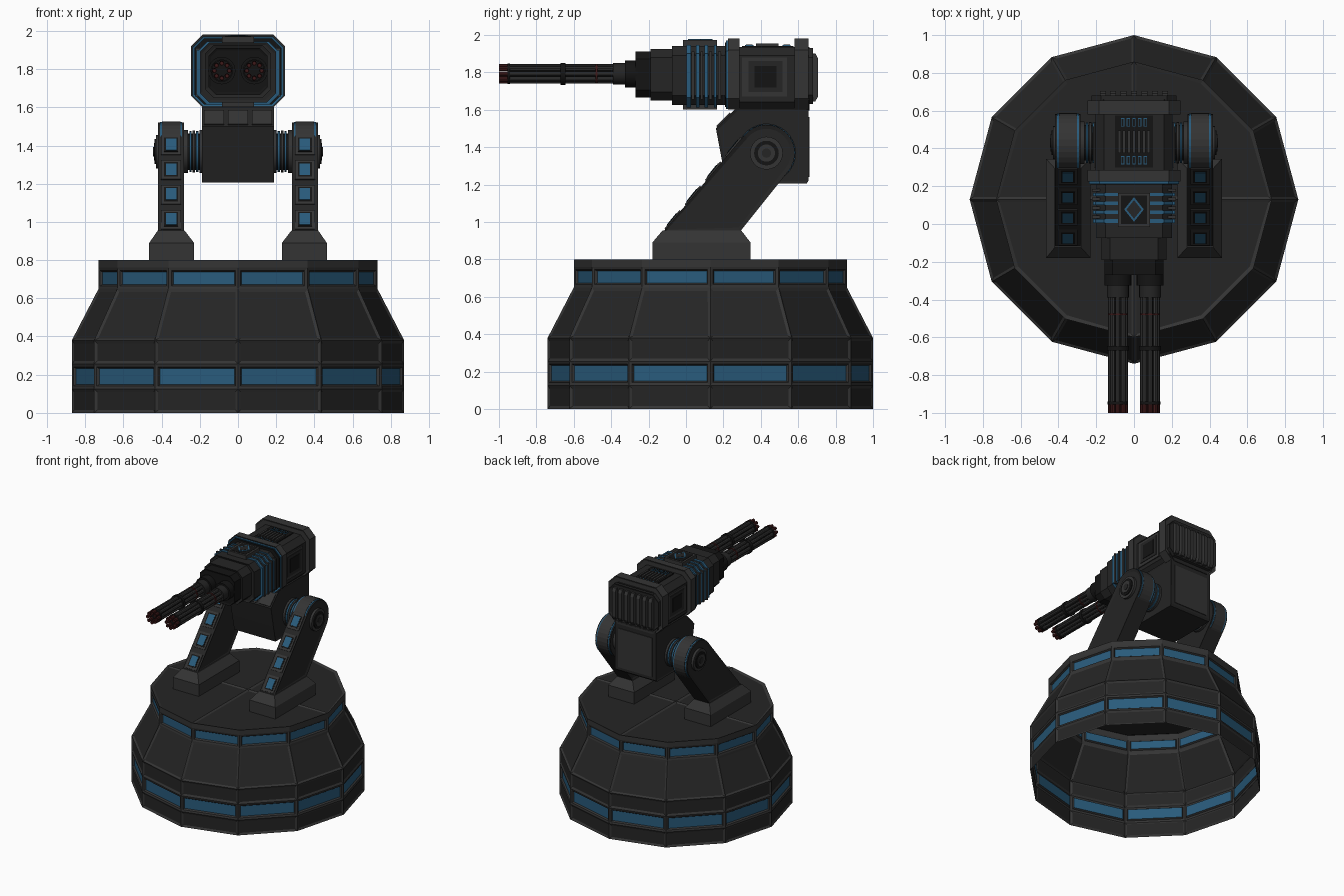
import bpy, bmesh, math
from math import sin, cos, pi, radians

if "Cube" in bpy.data.objects:
    bpy.data.objects.remove(bpy.data.objects["Cube"])


def material(name, r, g, b):
    m = bpy.data.materials.new(name)
    m.diffuse_color = (r, g, b, 1)
    m.use_nodes = True
    m.node_tree.nodes["Principled BSDF"].inputs["Base Color"].default_value = m.diffuse_color
    return m


DARK = material("charcoal", .018, .018, .018)
BLACK = material("black", .007, .007, .007)
GREY = material("dark_grey", .034, .034, .034)
BLUE = material("blue", .022, .105, .2)
RED = material("dull_red", .05, .01, .01)


def finish(bm, name, mats, mirror=False, smooth=False):
    me = bpy.data.meshes.new(name)
    bm.to_mesh(me)
    bm.free()
    ob = bpy.data.objects.new(name, me)
    bpy.context.collection.objects.link(ob)
    for m in mats:
        me.materials.append(m)
    if mirror:
        ob.modifiers.new("mirror", 'MIRROR')
    if smooth:
        bpy.ops.object.select_all(action='DESELECT')
        ob.select_set(True)
        bpy.context.view_layer.objects.active = ob
        bpy.ops.object.shade_smooth_by_angle(angle=radians(35))
    return ob


def loft(name, sections, mat, mirror=False, smooth=False, inset=None):
    """Closed solid through cross-sections; inset=(width, depth) recesses the end caps."""
    bm = bmesh.new()
    rings = [[bm.verts.new(p) for p in s] for s in sections]
    n = len(rings[0])
    for a, b in zip(rings, rings[1:]):
        for i in range(n):
            j = (i + 1) % n
            bm.faces.new((a[i], a[j], b[j], b[i]))
    caps = [bm.faces.new(rings[0][::-1]), bm.faces.new(rings[-1])]
    bmesh.ops.recalc_face_normals(bm, faces=bm.faces[:])
    if inset:
        bmesh.ops.inset_individual(bm, faces=caps, thickness=inset[0], depth=-inset[1])
    return finish(bm, name, [mat], mirror, smooth)


def prism_x(name, pts, x0, x1, mat, mirror=False, **kw):
    return loft(name, [[(x, y, z) for y, z in pts] for x in (x0, x1)], mat, mirror, **kw)


def prism_y(name, pts, y0, y1, mat, mirror=False, **kw):
    return loft(name, [[(x, y, z) for x, z in pts] for y in (y0, y1)], mat, mirror, **kw)


def rect(x0, x1, y0, y1, z):
    return [(x0, y0, z), (x1, y0, z), (x1, y1, z), (x0, y1, z)]


def box(name, x0, x1, y0, y1, z0, z1, mat, mirror=False):
    return loft(name, [rect(x0, x1, y0, y1, z0), rect(x0, x1, y0, y1, z1)], mat, mirror)


def circle(a, b, r, n=24):
    return [(a + r * cos(2 * pi * i / n), b + r * sin(2 * pi * i / n)) for i in range(n)]


def octagon(hx, z0, z1, c):
    return [(-hx + c, z0), (hx - c, z0), (hx, z0 + c), (hx, z1 - c),
            (hx - c, z1), (-hx + c, z1), (-hx, z1 - c), (-hx, z0 + c)]


# Twelve-sided open-bottomed base with recessed panels and blue windows
CY = .13
bm = bmesh.new()
profile = [(.87, 0), (.87, .125), (.87, .255), (.87, .38), (.73, .65), (.73, .76), (.73, .8)]
rings = [[bm.verts.new((r * cos(i * pi / 6), CY + r * sin(i * pi / 6), z)) for i in range(12)]
         for r, z in profile]
panels, windows = [], []
for k, (a, b) in enumerate(zip(rings, rings[1:])):
    for i in range(12):
        j = (i + 1) % 12
        f = bm.faces.new((a[i], a[j], b[j], b[i]))
        if k in (1, 4):
            windows.append(f)
        elif k != 5:
            panels.append(f)
centre = bm.verts.new((0, CY, .8))
for q in range(0, 12, 3):
    panels.append(bm.faces.new([centre] + [rings[-1][(q + i) % 12] for i in range(4)]))
bm.normal_update()
bmesh.ops.inset_individual(bm, faces=panels, thickness=.022, depth=-.008)
bmesh.ops.inset_individual(bm, faces=windows, thickness=.022, depth=-.004)
bmesh.ops.inset_individual(bm, faces=windows, thickness=.011, depth=-.012)
for f in panels:
    f.material_index = 1
for f in windows:
    f.material_index = 2
finish(bm, "base", [GREY, DARK, BLUE])

# Feet
loft("foot", [rect(.23, .465, -.18, .345, .795), rect(.23, .465, -.18, .345, .89),
              rect(.28, .42, -.125, .295, .955)], GREY, True)

# Slanted support arms with rounded tops
PY, PZ = .43, 1.368
arc = [(PY + .152 * cos(radians(t)), PZ + .152 * sin(radians(t))) for t in range(-39, 142, 12)]
prism_x("support_arm", [(-.12, .95), (.29, .95)] + arc, .282, .418, DARK, True,
        smooth=False, inset=(.022, .008))
prism_x("arm_blue_rim", circle(PY, PZ, .155, 30), .292, .408, BLUE, True)
prism_x("arm_end_band", circle(PY, PZ, .158, 30), .302, .398, GREY, True)

# Window blocks up the front of each arm
D, N = (.63, .777), (-.777, .63)


def slab(y, z, half, depth):
    return [(y + D[0] * u + N[0] * v, z + D[1] * u + N[1] * v)
            for u, v in ((-half, -.01), (half, -.01), (half, depth), (-half, depth))]


for i in range(4):
    z = 1.01 + .13 * i
    y = -.12 + (z - .95) * .832
    prism_x("arm_window_frame", slab(y, z, .064, .006), .298, .402, GREY, True)
    prism_x("arm_window_border", slab(y, z, .048, .008), .313, .387, BLACK, True)
    prism_x("arm_window", slab(y, z, .039, .010), .322, .378, BLUE, True)

# Pivot hubs outside, and stacked rings between arm and body
for name, r, x0, x1, m in (("hub_plate", .088, .405, .43, GREY), ("hub_ring", .066, .42, .437, BLACK),
                           ("hub_cap", .046, .42, .441, GREY), ("hub_pin", .025, .43, .444, DARK),
                           ("axle", .095, .15, .30, BLACK), ("axle_flange", .112, .262, .285, GREY),
                           ("axle_blue_outer", .108, .243, .255, BLUE),
                           ("axle_collar", .11, .225, .238, GREY),
                           ("axle_blue_inner", .108, .207, .219, BLUE),
                           ("axle_base", .112, .185, .202, GREY)):
    prism_x(name, circle(PY, PZ, r), x0, x1, m, True, smooth=True)

# Lower body hung between the arms
prism_x("lower_body", [(.22, 1.205), (.645, 1.205), (.655, 1.22), (.655, 1.61), (.27, 1.61),
                       (.245, 1.585), (.16, 1.5), (.19, 1.34)], -.188, .188, DARK, inset=(.015, .005))
for x in (-.125, 0, .125):
    prism_x("body_front_panel", [(.163, 1.513), (.235, 1.585), (.24, 1.58), (.17, 1.505)],
            x - .052, x + .052, GREY)
box("body_back_panel", -.155, .155, .65, .66, 1.24, 1.56, GREY)

# Gun housing, front to back
for name, hx, z0, z1, c, y0, y1, m in (
        ("muzzle_shroud", .155, 1.665, 1.91, .04, -.27, -.18, BLACK),
        ("front_housing", .172, 1.65, 1.925, .045, -.19, -.06, DARK),
        ("blue_housing", .2, 1.625, 1.94, .05, -.075, .225, DARK),
        ("front_rib_trim", .238, 1.605, 1.97, .055, .213, .235, BLUE),
        ("front_rib", .245, 1.6, 1.98, .06, .225, .285, GREY),
        ("main_housing", .205, 1.595, 1.935, .045, .27, .66, DARK),
        ("rear_rib", .245, 1.6, 1.98, .06, .58, .655, GREY),
        ("rear_plate", .225, 1.63, 1.93, .05, .65, .68, DARK)):
    prism_y(name, octagon(hx, z0, z1, c), y0, y1, m, inset=(.015, .006))
prism_y("front_rib_groove", octagon(.228, 1.615, 1.96, .052), .208, .228, BLACK)

# Blue side bands on the housing
for i, w in enumerate((.022, .018, .018, .014)):
    y = .015 + .047 * i
    box("side_band", .17, .218, y - w / 2, y + w / 2, 1.665, 1.9, BLUE, True)
    prism_y("side_band_wrap", octagon(.212, 1.612, 1.945, .052), y - w / 2, y + w / 2, BLUE)
    box("side_fin", .17, .222, y + .015, y + .03, 1.655, 1.91, GREY, True)

# Side access panels
box("side_panel_frame", .19, .213, .30, .54, 1.67, 1.88, GREY, True)
box("side_panel", .19, .217, .335, .515, 1.695, 1.86, DARK, True)
box("side_panel_inner", .19, .22, .365, .485, 1.72, 1.835, BLACK, True)

# Top and bottom plates, diamond marker and vents
for z0, z1 in ((1.93, 1.972), (1.602, 1.64)):
    box("housing_plate", -.085, .085, -.015, .165, z0, z1, GREY)
box("diamond_recess", -.068, .068, 0, .15, 1.965, 1.974, BLACK)
for name, s, z, m in (("diamond", 1, 1.977, BLUE), ("diamond_centre", .76, 1.979, DARK)):
    loft(name, [[(s * x, .077 + s * y, h) for x, y in ((.052, 0), (0, .065), (-.052, 0), (0, -.065))]
                for h in (1.968, z)], m)
box("vent_bed", -.1, .1, .30, .575, 1.93, 1.942, BLACK)
for i in range(7):
    x = -.078 + .026 * i
    box("vent_bar", x - .008, x + .008, .375, .495, 1.935, 1.955, GREY)
for i in range(5):
    x = -.06 + .03 * i
    for y in (.315, .515):
        box("vent_slot", x - .009, x + .009, y, y + .045, 1.935, 1.946, BLUE)
        box("vent_slot_core", x - .005, x + .005, y + .005, y + .04, 1.935, 1.948, BLACK)

# Rear grille of upright slats
for i in range(7):
    x = -.165 + .055 * i
    prism_x("rear_slat", [(.67, 1.645), (.692, 1.645), (.705, 1.67), (.705, 1.875), (.692, 1.9), (.67, 1.9)],
            x - .016, x + .016, GREY)

# Twin rotary barrels
BX, BZ = .085, 1.792
for name, r, y0, y1, m in (("barrel_socket", .072, -.325, -.26, BLACK), ("barrel_base", .058, -.39, -.31, DARK),
                           ("barrel_clamp", .059, -.67, -.645, BLACK), ("barrel_red_band", .053, -.483, -.473, RED),
                           ("barrel_muzzle_band", .054, -.955, -.94, BLACK),
                           ("barrel_core", .02, -.95, -.3, BLACK)):
    prism_y(name, circle(BX, BZ, r, 20), y0, y1, m, True, smooth=True)
for x, z in circle(BX, BZ, .039, 8):
    prism_y("barrel_tube", circle(x, z, .013, 8), -.96, -.3, GREY, True)
    prism_y("barrel_tip", circle(x, z, .0135, 8), -1, -.955, RED, True, inset=(.004, .02))
